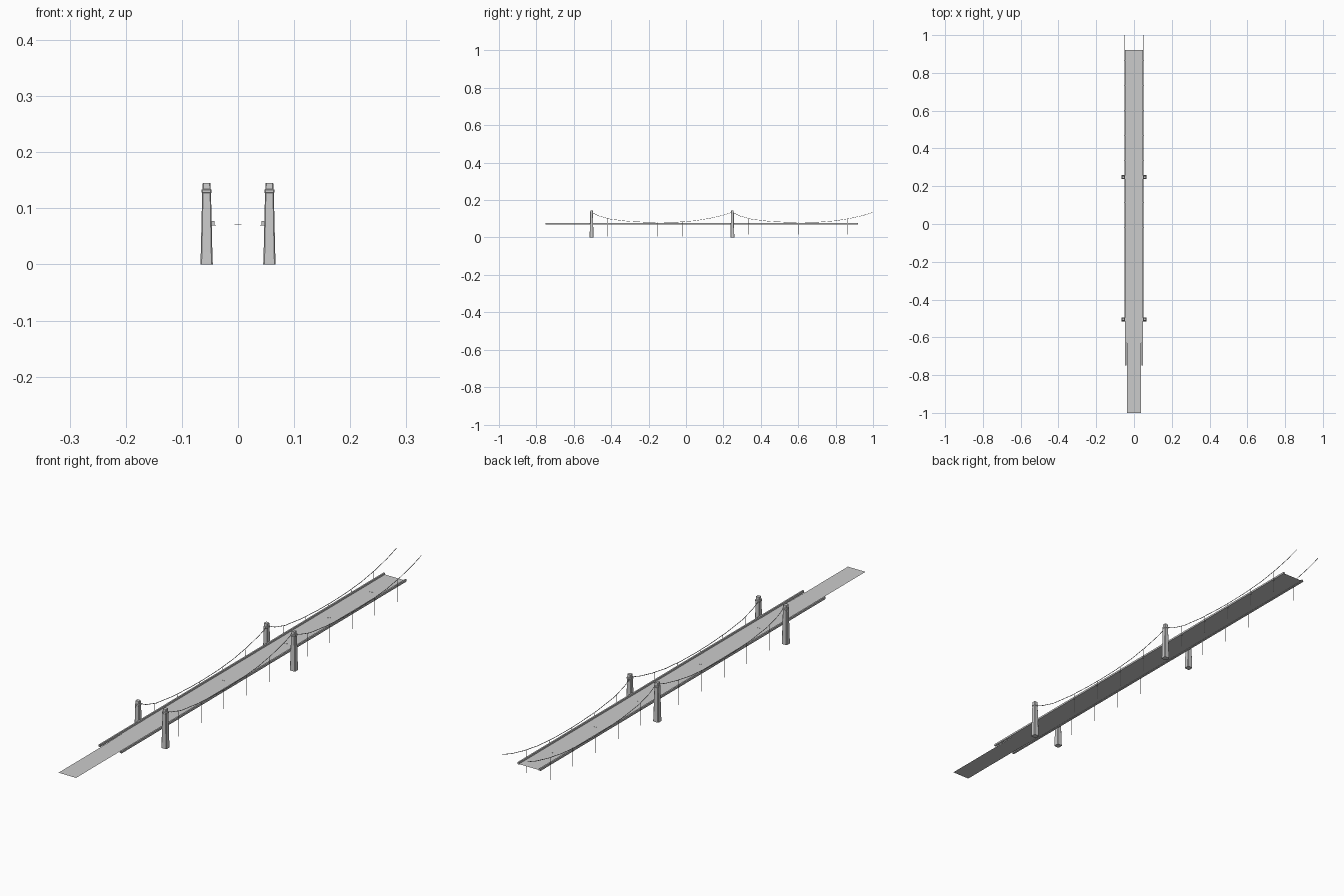
import bpy, bmesh

if "Cube" in bpy.data.objects:
    bpy.data.objects.remove(bpy.data.objects["Cube"])

DECK_Z = 0.071
TOWERS_Y = (-0.505, 0.248)
SPAN = 0.753
CABLE_X = 0.051
# cable sag over one span: (offset along y, z)
SAG = [(0, .135), (.04, .115), (.10, .098), (.20, .086), (.30, .081), (.37, .080),
       (.46, .082), (.55, .089), (.63, .102), (.70, .118), (.753, .135)]


def finish(name, bm):
    bmesh.ops.recalc_face_normals(bm, faces=bm.faces)
    me = bpy.data.meshes.new(name)
    bm.to_mesh(me)
    bm.free()
    ob = bpy.data.objects.new(name, me)
    bpy.context.collection.objects.link(ob)
    return ob


def box(name, x0, x1, y0, y1, z0, z1):
    bm = bmesh.new()
    bmesh.ops.create_cube(bm, size=1)
    for v in bm.verts:
        v.co = (x1 if v.co.x > 0 else x0, y1 if v.co.y > 0 else y0, z1 if v.co.z > 0 else z0)
    return finish(name, bm)


def loft(name, cx, cy, levels):
    """Chamfered square rings (half width x, half depth y, z) joined upward."""
    bm = bmesh.new()
    rings = []
    for hx, hy, z in levels:
        c = 0.2 * hx
        pts = [(hx, hy - c), (hx - c, hy), (c - hx, hy), (-hx, hy - c),
               (-hx, c - hy), (c - hx, -hy), (hx - c, -hy), (hx, c - hy)]
        rings.append([bm.verts.new((cx + px, cy + py, z)) for px, py in pts])
    for a, b in zip(rings, rings[1:]):
        for i in range(8):
            j = (i + 1) % 8
            bm.faces.new((a[i], a[j], b[j], b[i]))
    bm.faces.new(rings[0])
    bm.faces.new(rings[-1])
    return finish(name, bm)


def tube(name, pts, r):
    cu = bpy.data.curves.new(name, 'CURVE')
    cu.dimensions = '3D'
    cu.bevel_depth = r
    cu.bevel_resolution = 1
    cu.use_fill_caps = True
    sp = cu.splines.new('POLY')
    sp.points.add(len(pts) - 1)
    for p, co in zip(sp.points, pts):
        p.co = (*co, 1)
    ob = bpy.data.objects.new(name, cu)
    bpy.context.collection.objects.link(ob)
    return ob


def cable_z(t):
    for (a, za), (b, zb) in zip(SAG, SAG[1:]):
        if a <= t <= b:
            return za + (zb - za) * (t - a) / (b - a)
    return SAG[-1][1]


# road deck: thin sheet, narrowing towards the approach
bm = bmesh.new()
stations = [(-1, .036), (-.75, .036), (-.25, .046), (.92, .046)]
rows = [[bm.verts.new((s * w, y, DECK_Z)) for s in (-1, 1)] for y, w in stations]
for a, b in zip(rows, rows[1:]):
    bm.faces.new((a[0], a[1], b[1], b[0]))
finish("road_deck", bm)

# small plates along the middle of the road
for i, y in enumerate((-.43, -.08, .28, .53, .78)):
    box(f"road_plate_{i}", -.006, .006, y - .002, y + .002, DECK_Z, DECK_Z + .0006)

for side, s in (("left", -1), ("right", 1)):
    # edge girder and its bottom flange
    x0, x1 = sorted((s * .0415, s * .047))
    box(f"edge_girder_{side}", x0, x1, -.75, .92, .0705, .077)
    x0, x1 = sorted((s * .0395, s * .048))
    box(f"girder_flange_{side}", x0, x1, -.75, .92, .0695, .0705)

    for k, ty in enumerate(TOWERS_Y):
        # tower with tapered shaft, collar and cap
        loft(f"tower_{side}_{k}", s * .056, ty, [
            (.0110, .0105, 0), (.0110, .0105, .003), (.0103, .0098, .022),
            (.0085, .0082, .100), (.0078, .0076, .127), (.0088, .0086, .128),
            (.0088, .0086, .133), (.0074, .0072, .134), (.0068, .0066, .145)])

        # main cable over this span
        tube(f"main_cable_{side}_{k}",
             [(s * CABLE_X, ty + t, z) for t, z in SAG], .0011)

        # hangers, running from the cable down past the deck
        for i in range(5):
            t = .087 + i * .1325
            tube(f"hanger_{side}_{k}_{i}",
                 [(s * (CABLE_X - .002), ty + t, cable_z(t)),
                  (s * (CABLE_X - .002), ty + t, .006 + .009 * k)], .0009)
